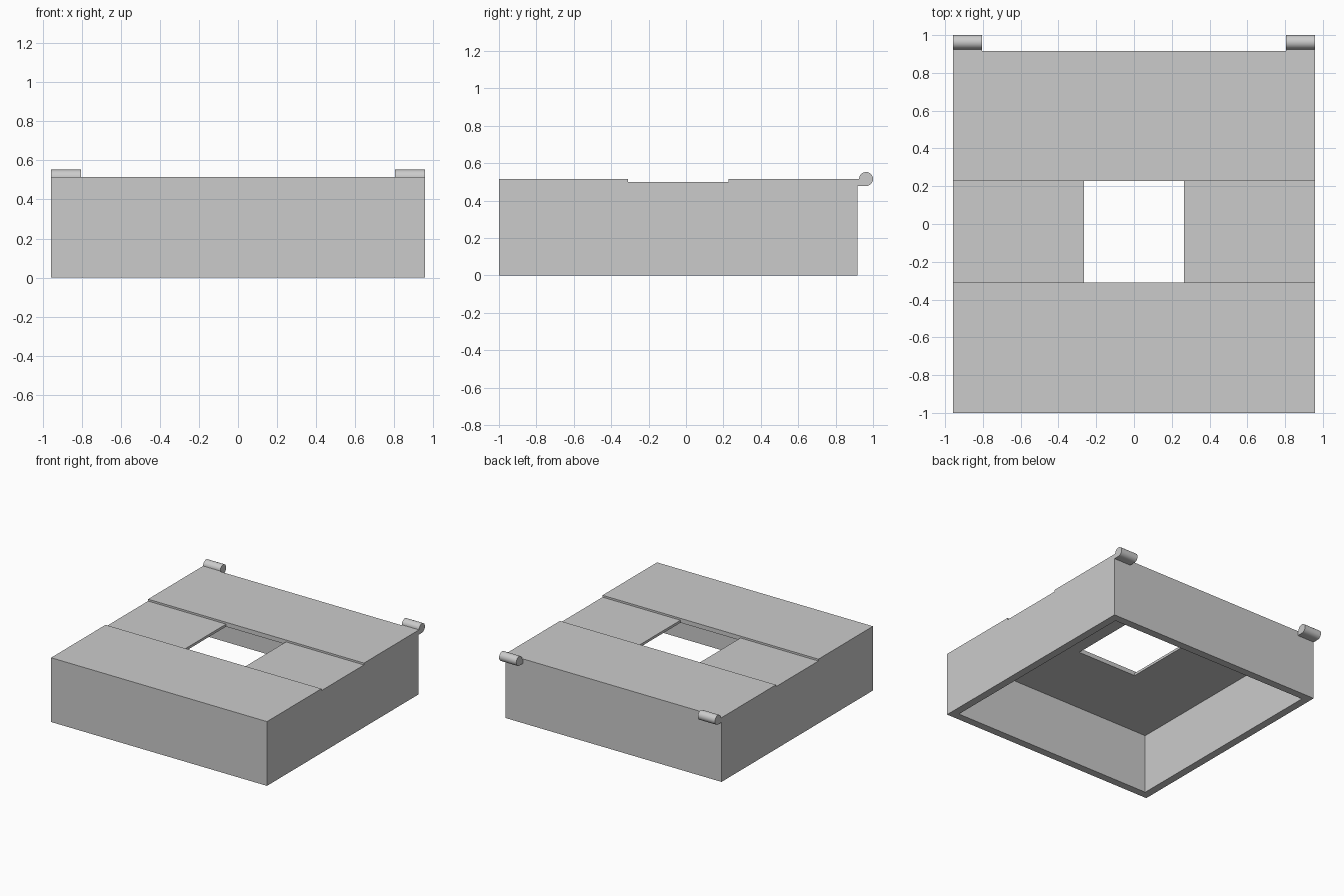
import bpy
import bmesh
import math

cube = bpy.data.objects.get("Cube")
if cube:
    bpy.data.objects.remove(cube, do_unlink=True)

W = 0.957                  # half width
FRONT, BACK = -1.0, 0.917
TOP, RECESS, CEILING = 0.515, 0.50, 0.48
WALL = 0.062
REC_F, REC_B = -0.31, 0.228
HOLE = 0.266
R = 0.0375                 # hinge barrel radius

grey = bpy.data.materials.new("plain grey")
grey.use_nodes = True
colour = (0.6, 0.6, 0.6, 1)
grey.diffuse_color = colour
grey.node_tree.nodes["Principled BSDF"].inputs["Base Color"].default_value = colour


def extrude_x(name, profile, x0, x1):
    """Solid made from a (y, z) outline swept from x0 to x1."""
    bm = bmesh.new()
    face = bm.faces.new([bm.verts.new((x0, y, z)) for y, z in profile])
    swept = bmesh.ops.extrude_face_region(bm, geom=[face])["geom"]
    verts = [v for v in swept if isinstance(v, bmesh.types.BMVert)]
    bmesh.ops.translate(bm, verts=verts, vec=(x1 - x0, 0, 0))
    bmesh.ops.recalc_face_normals(bm, faces=bm.faces[:])
    mesh = bpy.data.meshes.new(name)
    bm.to_mesh(mesh)
    bm.free()
    mesh.materials.append(grey)
    obj = bpy.data.objects.new(name, mesh)
    bpy.context.collection.objects.link(obj)
    return obj


def rect(y0, y1, z0, z1):
    return [(y0, z0), (y1, z0), (y1, z1), (y0, z1)]


def cut(obj, cutter):
    mod = obj.modifiers.new("cut", 'BOOLEAN')
    mod.operation = 'DIFFERENCE'
    mod.solver = 'EXACT'
    mod.object = cutter
    cutter.hide_render = True
    bpy.context.view_layer.objects.active = obj
    bpy.ops.object.modifier_apply(modifier=mod.name)
    bpy.data.objects.remove(cutter, do_unlink=True)


# Lid body with the shallow channel across its top
body = extrude_x("lid_body", [
    (FRONT, 0), (BACK, 0), (BACK, TOP), (REC_B, TOP), (REC_B, RECESS),
    (REC_F, RECESS), (REC_F, TOP), (FRONT, TOP)], -W, W)

# Hollow underside and square opening
cut(body, extrude_x("cavity_cutter",
                    rect(FRONT + WALL, BACK - WALL, -0.1, CEILING), -W + WALL, W - WALL))
cut(body, extrude_x("opening_cutter",
                    rect(REC_F, REC_B, 0.4, 0.6), -HOLE, HOLE))

# Hinge barrels at the back corners, each with a square lug below the pin line
cy = 1 - R
outline = [(cy + R * math.cos(a), TOP + R * math.sin(a))
           for a in (math.radians(-90 + 270 * i / 24) for i in range(25))]
outline += [(BACK, TOP), (BACK, TOP - R)]
for side, x0, x1 in (("right", -W, -0.805), ("left", 0.805, W)):
    hinge = extrude_x(side + "_hinge", outline, x0, x1)
    bpy.ops.object.select_all(action='DESELECT')
    hinge.select_set(True)
    bpy.context.view_layer.objects.active = hinge
    bpy.ops.object.shade_smooth_by_angle(angle=math.radians(30))
